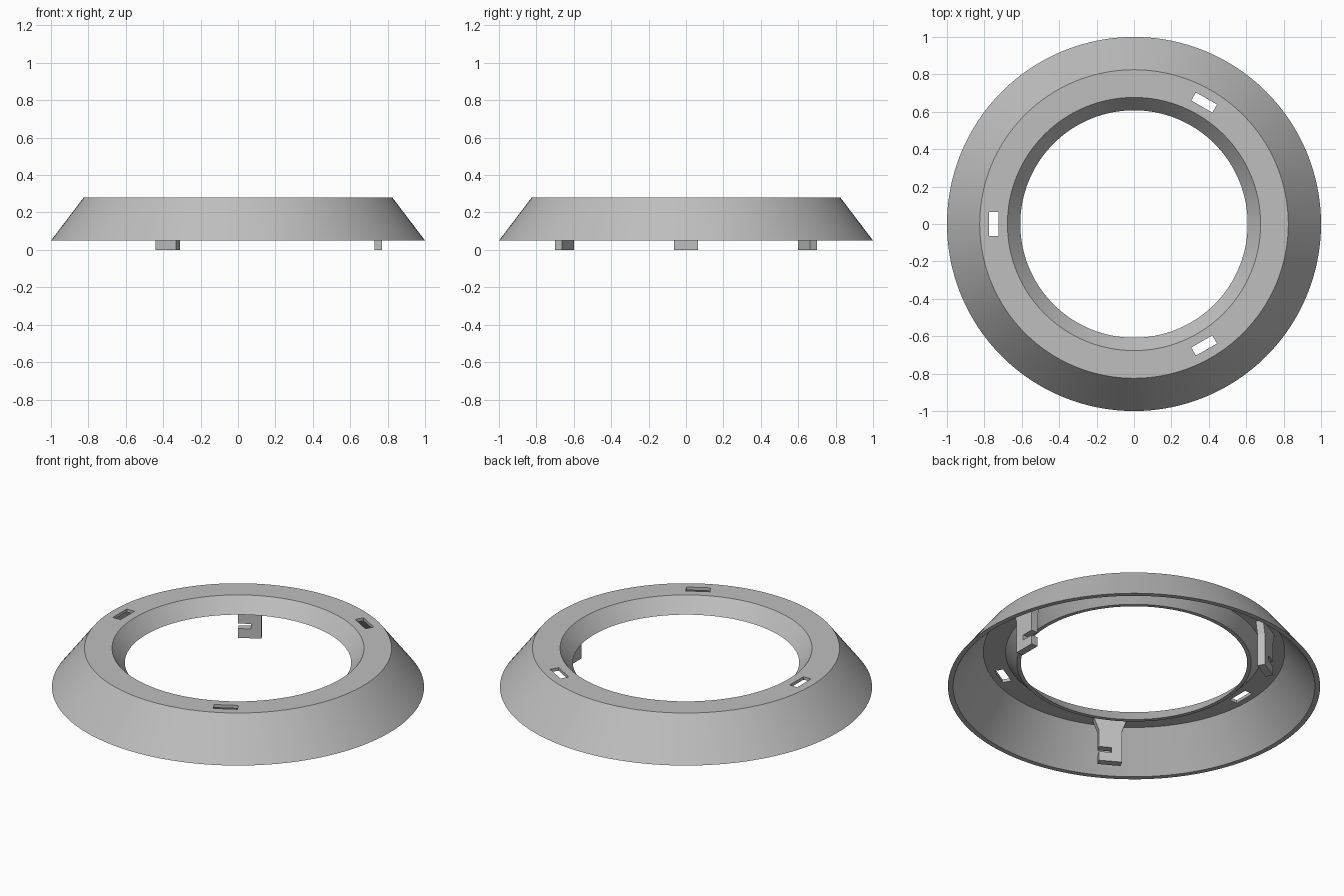
import bpy
import bmesh
import math
from mathutils import Matrix

cube = bpy.data.objects.get("Cube")
if cube:
    bpy.data.objects.remove(cube, do_unlink=True)

grey = bpy.data.materials.new("light_grey")
grey.use_nodes = True
color = (0.52, 0.52, 0.52, 1)
grey.diffuse_color = color
grey.node_tree.nodes["Principled BSDF"].inputs["Base Color"].default_value = color

SEGMENTS = 128
RADIUS = 0.75      # centre line of slots and legs


def finish(bm, name):
    bmesh.ops.recalc_face_normals(bm, faces=bm.faces)
    mesh = bpy.data.meshes.new(name)
    bm.to_mesh(mesh)
    bm.free()
    obj = bpy.data.objects.new(name, mesh)
    bpy.context.collection.objects.link(obj)
    mesh.materials.append(grey)
    return obj


def revolve(profile, name):
    """Spin a closed (radius, height) profile around z."""
    bm = bmesh.new()
    rings = []
    for i in range(SEGMENTS):
        a = math.tau * i / SEGMENTS
        rings.append([bm.verts.new((r * math.cos(a), r * math.sin(a), z)) for r, z in profile])
    n = len(profile)
    for i in range(SEGMENTS):
        a, b = rings[i], rings[(i + 1) % SEGMENTS]
        for j in range(n):
            k = (j + 1) % n
            bm.faces.new((a[j], b[j], b[k], a[k]))
    return finish(bm, name)


def radial_plate(outline, thickness, angle, name):
    """Extrude a (tangent, height) outline along the radius, then turn it around z."""
    bm = bmesh.new()
    face = bm.faces.new([bm.verts.new((RADIUS - thickness / 2, t, z)) for t, z in outline])
    out = bmesh.ops.extrude_face_region(bm, geom=[face])
    verts = [v for v in out["geom"] if isinstance(v, bmesh.types.BMVert)]
    bmesh.ops.translate(bm, verts=verts, vec=(thickness, 0, 0))
    bmesh.ops.rotate(bm, verts=bm.verts, cent=(0, 0, 0),
                     matrix=Matrix.Rotation(math.radians(angle), 3, 'Z'))
    return finish(bm, name)


# Hollow trim ring: sloped outer wall, flat top, short inner lip
ring = revolve([(1, 0.05), (0.825, 0.28), (0.677, 0.28), (0.608, 0.195),
                (0.63, 0.195), (0.69, 0.262), (0.81, 0.262), (0.972, 0.05)], "trim_ring")

# Three slots through the flat top
slot_outline = [(-0.065, 0.23), (0.065, 0.23), (0.065, 0.32), (-0.065, 0.32)]
for angle in (60, 180, 300):
    cutter = radial_plate(slot_outline, 0.05, angle, "slot_cutter")
    cutter.hide_render = True
    mod = ring.modifiers.new("slot", 'BOOLEAN')
    mod.operation = 'DIFFERENCE'
    mod.solver = 'EXACT'
    mod.object = cutter
    bpy.context.view_layer.objects.active = ring
    bpy.ops.object.modifier_apply(modifier=mod.name)
    bpy.data.objects.remove(cutter, do_unlink=True)

# Smooth the round surfaces, keep the rims crisp
bpy.ops.object.select_all(action='DESELECT')
ring.select_set(True)
bpy.context.view_layer.objects.active = ring
bpy.ops.object.shade_smooth_by_angle(angle=math.radians(25))

# Three clip legs with a flared root and a side notch
leg_outline = [(-0.063, 0), (0.063, 0), (0.063, 0.055), (-0.007, 0.055),
               (-0.007, 0.085), (0.063, 0.085), (0.063, 0.19), (0.09, 0.265),
               (-0.09, 0.265), (-0.063, 0.19)]
for i, angle in enumerate((0, 120, 240)):
    radial_plate(leg_outline, 0.042, angle, f"clip_leg_{i + 1}")
